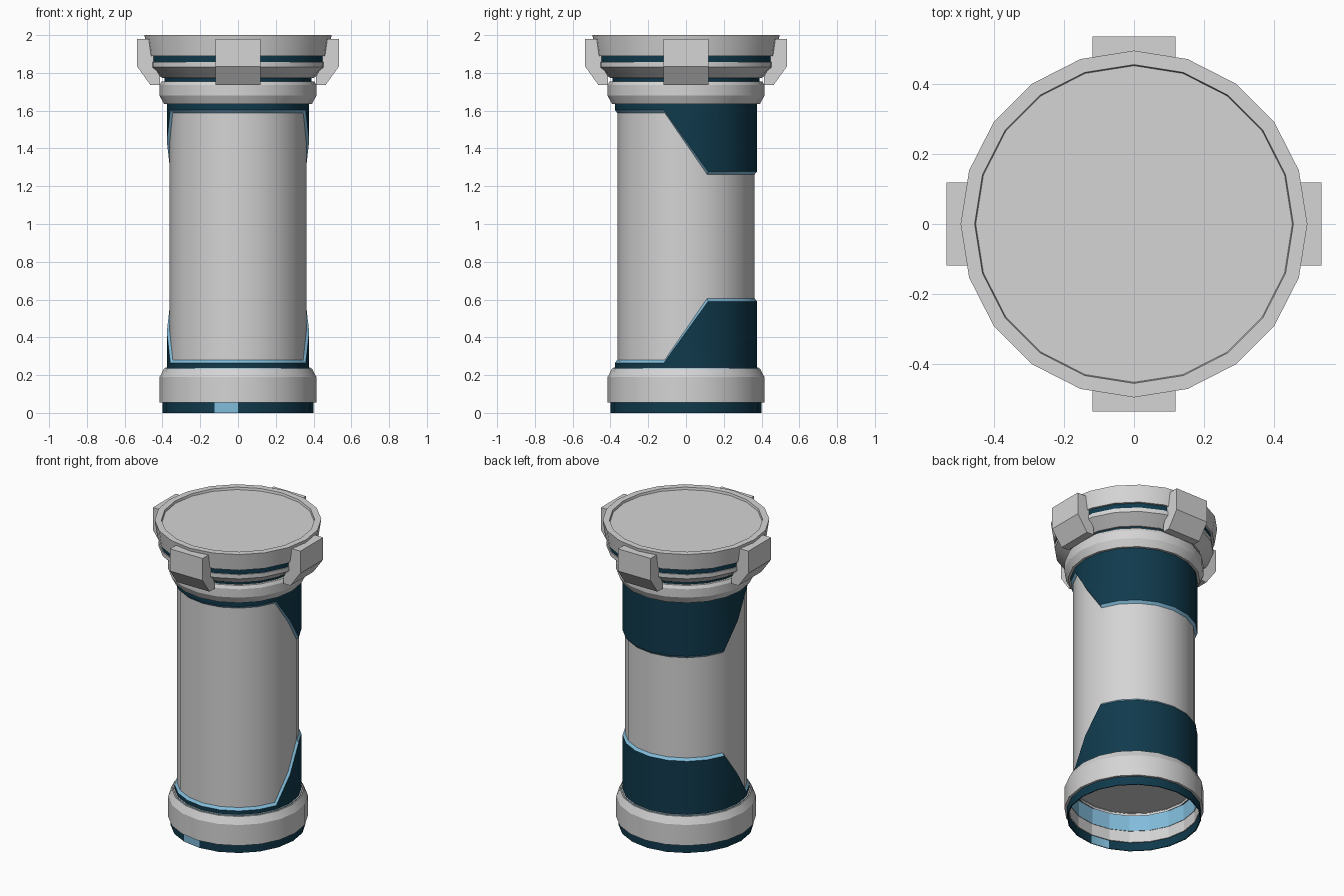
import bpy, bmesh, math

if "Cube" in bpy.data.objects:
    bpy.data.objects.remove(bpy.data.objects["Cube"])

N = 20  # sides of every round part


def material(name, rgb):
    m = bpy.data.materials.new(name)
    m.diffuse_color = (*rgb, 1)
    m.use_nodes = True
    m.node_tree.nodes["Principled BSDF"].inputs["Base Color"].default_value = m.diffuse_color
    return m


GREY = material("light grey", (0.66, 0.66, 0.66))
NAVY = material("dark blue", (0.005, 0.042, 0.073))
SKY = material("light blue", (0.22, 0.50, 0.70))
MATS = [GREY, NAVY, SKY]
G, D, L = 0, 1, 2


def finish(bm, name, smooth=True):
    bmesh.ops.remove_doubles(bm, verts=bm.verts, dist=1e-5)
    me = bpy.data.meshes.new(name)
    bm.to_mesh(me)
    bm.free()
    for m in MATS:
        me.materials.append(m)
    ob = bpy.data.objects.new(name, me)
    bpy.context.collection.objects.link(ob)
    if smooth:
        bpy.ops.object.select_all(action='DESELECT')
        ob.select_set(True)
        bpy.context.view_layer.objects.active = ob
        bpy.ops.object.shade_smooth_by_angle(angle=math.radians(25))
    return ob


def lathe(name, profile, mats, smooth=True, height=None, rule=None):
    """Spin (r, z) points; mats holds one colour per profile segment."""
    bm = bmesh.new()
    rings = []
    for r, z in profile:
        ring = []
        for i in range(N):
            a = 2 * math.pi * i / N
            zz = height(i, z) if height else z
            ring.append(bm.verts.new((r * math.cos(a), r * math.sin(a), zz)))
        rings.append(ring)
    for s, (lo, hi) in enumerate(zip(rings, rings[1:])):
        for i in range(N):
            j = (i + 1) % N
            if profile[s][0] == 0:
                vs = (lo[i], hi[j], hi[i])
            elif profile[s + 1][0] == 0:
                vs = (lo[i], lo[j], hi[i])
            else:
                vs = (lo[i], lo[j], hi[j], hi[i])
            f = bm.faces.new(vs)
            f.material_index = rule(s, i) if rule else mats[s]
    return finish(bm, name, smooth)


# main tube
lathe("tube_body", [(0.363, 0.22), (0.363, 1.65)], [G])

# hollow underside: ceiling, light blue liner, grey inner wall
lathe("inner_liner", [(0, 0.24), (0.385, 0.24), (0.385, 0.13), (0.388, 0.13),
                      (0.388, 0.055), (0.398, 0.055)], [G, L, G, G, G], smooth=False)

# dark foot ring with one light facet left of the front centre
lathe("foot_ring", [(0.394, 0.055), (0.394, 0), (0.4, 0), (0.4, 0.056)], None,
      rule=lambda s, i: L if i == 14 else D)

# grey collars at both ends of the tube
lathe("lower_collar", [(0.39, 0.055), (0.415, 0.055), (0.415, 0.19), (0.392, 0.235),
                       (0.36, 0.235)], [G] * 4)
lathe("upper_collar", [(0.36, 1.635), (0.392, 1.635), (0.415, 1.68), (0.415, 1.735),
                       (0.405, 1.755), (0.38, 1.755)], [G] * 5)


# wrap panels: short at the front, deep at the back, sloped at the sides
def edge(i):
    s = math.sin(2 * math.pi * i / N)
    t = min(1, max(0, (s / math.sin(math.pi / 10) + 1) / 2))
    return 1.585 - 0.325 * t


def upper(i, z):
    return z if z > 1 else edge(i) + z


def lower(i, z):
    return 1.868 - upper(i, z)


lathe("upper_panel", [(0.361, 0), (0.377, 0.018), (0.377, 1.636)], [L, D], height=upper)
lathe("lower_panel", [(0.377, 1.636), (0.377, 0.018), (0.361, 0)], [D, L], height=lower)

# head: dark gap rings, flared flange and recessed cap
lathe("lower_gap_ring", [(0.39, 1.75), (0.39, 1.78)], [D])
lathe("flange", [(0.37, 1.772), (0.4, 1.772), (0.472, 1.83), (0.472, 1.857), (0.44, 1.857)], [G] * 4)
lathe("upper_gap_ring", [(0.466, 1.85), (0.466, 1.895)], [D])
lathe("cap", [(0.45, 1.89), (0.479, 1.89), (0.495, 2), (0.455, 2), (0.452, 1.985), (0, 1.985)],
      [G] * 5)

# four clamps around the head
CLAMP = [(0.44, 1.98), (0.44, 1.83), (0.412, 1.78), (0.412, 1.735),
         (0.463, 1.735), (0.535, 1.835), (0.535, 1.98)]
for k, side in enumerate(("right", "back", "left", "front")):
    bm = bmesh.new()
    c, s = round(math.cos(k * math.pi / 2)), round(math.sin(k * math.pi / 2))
    caps = [[bm.verts.new((r * c - w * s, r * s + w * c, z)) for r, z in CLAMP]
            for w in (-0.118, 0.118)]
    bm.faces.new(caps[0])
    bm.faces.new(caps[1][::-1])
    for i in range(len(CLAMP)):
        j = (i + 1) % len(CLAMP)
        bm.faces.new((caps[0][i], caps[1][i], caps[1][j], caps[0][j]))
    bmesh.ops.recalc_face_normals(bm, faces=bm.faces)
    finish(bm, side + "_clamp", smooth=False)
